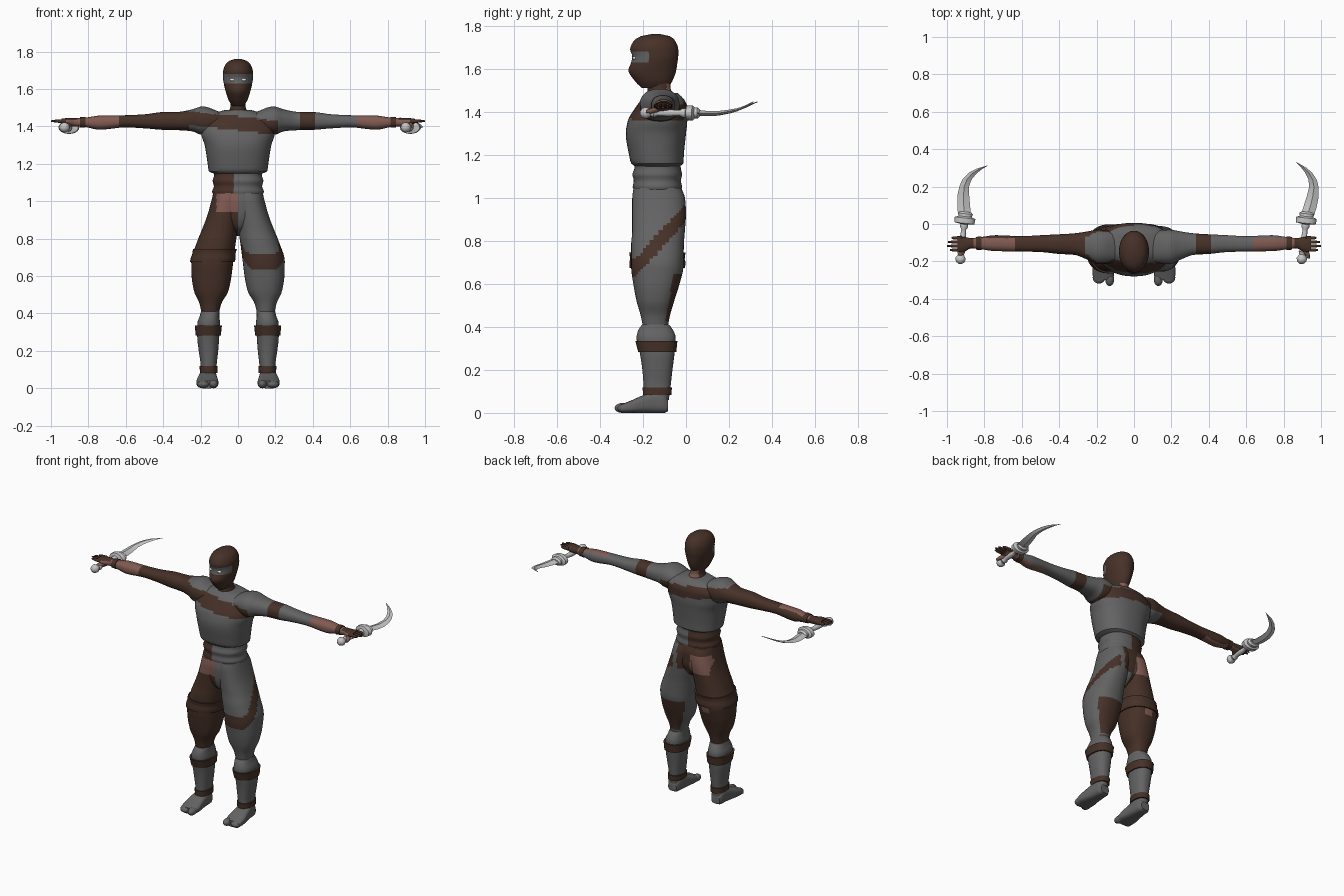
import bpy, bmesh, math
from mathutils import Matrix, Vector

if "Cube" in bpy.data.objects:
    bpy.data.objects.remove(bpy.data.objects["Cube"])

COLOURS = {"grey_cloth": (.125, .125, .125), "brown_cloth": (.062, .031, .021),
           "skin": (.22, .105, .085), "steel": (.56, .56, .56), "eye_white": (.75, .75, .75)}
NAMES = list(COLOURS)
GREY, BROWN, SKIN, STEEL, WHITE = range(len(NAMES))
MATS = []
for name, rgb in COLOURS.items():
    m = bpy.data.materials.new(name)
    m.use_nodes = True
    m.diffuse_color = (*rgb, 1)
    bsdf = m.node_tree.nodes["Principled BSDF"]
    bsdf.inputs["Base Color"].default_value = (*rgb, 1)
    bsdf.inputs["Roughness"].default_value = .7
    MATS.append(m)


def finish(name, bm, paint, angle=40):
    """Turn a bmesh into an object; paint is a colour index or a rule on face centres."""
    bmesh.ops.recalc_face_normals(bm, faces=bm.faces)
    for f in bm.faces:
        f.material_index = paint(f.calc_center_median()) if callable(paint) else paint
    mesh = bpy.data.meshes.new(name)
    bm.to_mesh(mesh)
    bm.free()
    for m in MATS:
        mesh.materials.append(m)
    ob = bpy.data.objects.new(name, mesh)
    bpy.context.collection.objects.link(ob)
    bpy.ops.object.select_all(action='DESELECT')
    ob.select_set(True)
    bpy.context.view_layer.objects.active = ob
    bpy.ops.object.shade_smooth_by_angle(angle=math.radians(angle))
    return ob


def refine(st, step):
    """Smooth, overshoot-free interpolation between cross-section stations."""
    slopes = [[(q - p) / (b[0] - a[0]) for p, q in zip(a, b)] for a, b in zip(st, st[1:])]
    tang = [slopes[0]]
    for a, b in zip(slopes, slopes[1:]):
        tang.append([2 * p * q / (p + q) if p * q > 0 else 0 for p, q in zip(a, b)])
    tang.append(slopes[-1])
    out = [st[0]]
    for i, (a, b) in enumerate(zip(st, st[1:])):
        h = b[0] - a[0]
        n = max(1, round(abs(h) / step))
        for k in range(1, n + 1):
            u = k / n
            w = u * u * (3 - 2 * u)
            row = [p + (q - p) * w + h * (u * (1 - u) ** 2 * s - u * u * (1 - u) * e)
                   for p, q, s, e in zip(a, b, tang[i], tang[i + 1])]
            out.append([a[0] + h * u] + row[1:])
    return out


def loft(name, axis, stations, paint, s=1, sides=48, step=.012, power=2.3, xform=None):
    """Skin along an axis; station = position, low/high of the two other axes."""
    bm = bmesh.new()
    rings = []
    order = {"x": (0, 1, 2), "y": (1, 0, 2), "z": (2, 0, 1)}[axis]
    for t, a0, a1, b0, b1 in refine(stations, step):
        ring = []
        for k in range(sides):
            ang = math.tau * k / sides
            c, d = math.cos(ang), math.sin(ang)
            p = [0, 0, 0]
            p[order[0]] = t
            p[order[1]] = (a0 + a1 + (a1 - a0) * math.copysign(abs(c) ** (2 / power), c)) / 2
            p[order[2]] = (b0 + b1 + (b1 - b0) * math.copysign(abs(d) ** (2 / power), d)) / 2
            ring.append(bm.verts.new((p[0] * s, p[1], p[2])))
        rings.append(ring)
    for r, q in zip(rings, rings[1:]):
        for k in range(sides):
            j = (k + 1) % sides
            bm.faces.new((r[k], r[j], q[j], q[k]))
    bm.faces.new(rings[0])
    bm.faces.new(rings[-1])
    if xform:
        bm.transform(xform)
    return finish(name, bm, paint)


def ball(name, centre, size, paint):
    bm = bmesh.new()
    bmesh.ops.create_uvsphere(bm, u_segments=20, v_segments=12, radius=1)
    bm.transform(Matrix.Translation(centre) @ Matrix.Diagonal((*size, 1)))
    return finish(name, bm, paint)


def sym(rows):
    """Stations centred on x: height, half width, back and front."""
    return [(z, -w, w, y0, y1) for z, w, y0, y1 in rows]


# Colour rules
def sash(c):
    return BROWN if abs(c.z - 1.415 + .11 * c.x) < .037 and c.x < .215 else GREY


def arm_paint(c):
    d = abs(c.x)
    if d < .26:
        return sash(c)
    if d > .93:
        return BROWN
    if d > .86:
        return SKIN if c.z < 1.435 and c.y < -.08 else BROWN
    if d > .64:
        return SKIN if c.y < -.075 else (GREY if c.x > 0 else BROWN)
    return BROWN if c.x < 0 or .33 < d < .41 else GREY


def leg_paint(c):
    if c.x <= 0:
        front = c.y < -.1 and c.x > -.115 and .945 < c.z < 1.05
        back = c.y > -.08 and -.15 < c.x < -.02 and .88 < c.z < 1
        knee = c.y > -.04 and -.16 < c.x < -.11 and .63 < c.z < .68
        return SKIN if front or back or knee else BROWN
    stripe = abs(c.z - .68 - 1.1 * max(0, c.y + .23)) < .042 and (c.x > .1 or c.y < -.15)
    calf = .42 < c.z < .65 and c.y > -.1 + .2 * (c.z - .42)
    seat = c.z > .88 and c.x < .07 and c.y > -.1
    return BROWN if stripe or calf or seat else GREY


# Head, neck and eyes
loft("head", "z", sym([(1.51, .03, -.205, -.085), (1.54, .05, -.235, -.065),
     (1.595, .068, -.268, -.045), (1.63, .076, -.255, -.04), (1.66, .08, -.25, -.036),
     (1.69, .08, -.26, -.036), (1.73, .068, -.243, -.05), (1.752, .045, -.21, -.075),
     (1.762, .012, -.16, -.12)]),
     lambda c: GREY if 1.628 < c.z < 1.675 and c.y < -.17 else BROWN, power=2)
loft("neck", "z", sym([(1.43, .075, -.2, -.03), (1.48, .05, -.18, -.055),
     (1.51, .04, -.178, -.072), (1.57, .042, -.18, -.07)]),
     lambda c: SKIN if c.y > -.09 and c.z > 1.49 else BROWN, power=2)
for s, side in ((1, "left"), (-1, "right")):
    ball(side + "_eye", (s * .029, -.24, 1.65), (.016, .009, .008), WHITE)

# Tunic, waist wrap and hips
loft("tunic", "z", sym([(1.145, .125, -.235, -.03), (1.16, .156, -.255, -.012),
     (1.2, .162, -.265, -.01), (1.3, .178, -.28, 0), (1.36, .197, -.27, .006),
     (1.42, .2, -.235, .006), (1.46, .16, -.205, -.01), (1.488, .07, -.18, -.04)]), sash)
loft("waist_wrap", "z", sym([(1.025, .125, -.235, -.03), (1.05, .139, -.248, -.018),
     (1.08, .129, -.243, -.024), (1.11, .136, -.25, -.018), (1.135, .128, -.24, -.024),
     (1.17, .13, -.24, -.026)]),
     lambda c: BROWN if c.x < (-.03 if c.y < -.12 else .01) else GREY)
loft("hips", "z", sym([(.815, .015, -.15, -.09), (.86, .06, -.22, -.035),
     (.93, .12, -.245, -.008), (1, .14, -.25, -.008), (1.05, .132, -.243, -.022)]), leg_paint)

for s, side in ((1, "left"), (-1, "right")):
    # Arm and wrist wrap
    loft(side + "_arm", "x", [(.08, -.2, -.04, 1.38, 1.47), (.19, -.215, -.03, 1.355, 1.507),
         (.25, -.19, -.04, 1.375, 1.49), (.32, -.165, -.05, 1.38, 1.478),
         (.4, -.16, -.055, 1.382, 1.477), (.5, -.15, -.06, 1.39, 1.465),
         (.6, -.147, -.065, 1.395, 1.46), (.74, -.145, -.06, 1.383, 1.458),
         (.82, -.135, -.07, 1.397, 1.447), (.87, -.13, -.075, 1.4, 1.445),
         (.91, -.148, -.07, 1.403, 1.445), (.945, -.147, -.068, 1.416, 1.441)],
         arm_paint, s)
    loft(side + "_wrist_wrap", "x", [(.815, -.14, -.066, 1.393, 1.451),
         (.845, -.137, -.069, 1.395, 1.45)], BROWN, s)
    # Fingers and thumb
    for i in range(4):
        y, tip = -.139 + i * .0215, (.985, 1, .995, .975)[i]
        loft(f"{side}_finger_{i + 1}", "x", [(.92, y - .01, y + .01, 1.417, 1.438),
             (.965, y - .008, y + .008, 1.42, 1.437), (tip, y - .004, y + .004, 1.425, 1.433)],
             BROWN, s, sides=12)
    loft(side + "_thumb", "y", [(-.185, .928, .94, 1.395, 1.407), (-.165, .915, .94, 1.393, 1.415),
         (-.12, .88, .92, 1.4, 1.43)], SKIN, s, sides=12)

    # Leg, boot, bands and foot
    loft(side + "_leg", "z", [(.4, .102, .195, -.2, -.085), (.45, .09, .205, -.21, -.075),
         (.52, .052, .235, -.23, -.055), (.6, .035, .248, -.245, -.03),
         (.68, .025, .25, -.255, -.012), (.78, .012, .22, -.255, -.01),
         (.85, .001, .192, -.25, -.005), (.93, -.01, .162, -.25, 0),
         (1, -.02, .143, -.25, -.005), (1.045, -.02, .132, -.244, -.022)],
         lambda c, s=s: leg_paint(Vector((s * max(.001, s * c.x), c.y, c.z))), s)
    loft(side + "_boot", "z", [(.06, .12, .2, -.195, -.08), (.12, .115, .2, -.197, -.072),
         (.2, .106, .21, -.203, -.063), (.28, .1, .218, -.215, -.053),
         (.35, .096, .217, -.23, -.048), (.385, .1, .205, -.222, -.06),
         (.41, .1, .198, -.205, -.078)], GREY, s)
    loft(side + "_shin_band", "z", [(.283, .092, .226, -.222, -.045),
         (.335, .086, .231, -.236, -.04)], BROWN, s)
    loft(side + "_ankle_band", "z", [(.083, .11, .204, -.2, -.067),
         (.118, .109, .205, -.202, -.066)], BROWN, s)
    loft(side + "_foot", "y", [(-.3, .112, .218, 0, .04), (-.25, .105, .222, 0, .06),
         (-.2, .11, .215, 0, .082), (-.14, .115, .205, 0, .1), (-.1, .12, .2, 0, .09),
         (-.083, .13, .19, .008, .06)], GREY, s, power=3)
    ball(side + "_big_toe", (s * .13, -.295, .023), (.024, .037, .023), GREY)
    ball(side + "_small_toes", (s * .187, -.285, .021), (.034, .034, .021), GREY)

    # Curved sword: pommel, grip and guard turned as one piece
    place = Matrix.Translation((.92 if s > 0 else -.905, .02, 1.395)) @ Matrix.Rotation(-.11, 4, 'Z')
    turned = [(-.235, .008, .008), (-.225, .022, .022), (-.205, .028, .027), (-.185, .016, .016),
              (-.17, .021, .021), (-.155, .014, .014), (-.1, .016, .016), (-.05, .013, .013),
              (-.035, .022, .022), (-.022, .02, .02), (-.016, .053, .034), (.012, .056, .035),
              (.02, .036, .026), (.035, .04, .026), (.045, .03, .015)]
    loft(side + "_sword_hilt", "y", [(y, -w, w, -h, h) for y, w, h in turned], STEEL, s,
         sides=20, power=2, xform=place)
    # Blade with a raised ridge on both faces
    edge = [(.03, -.03, .04, 0), (.08, -.02, .049, -.003), (.13, -.01, .053, -.002),
            (.18, -.003, .048, .006), (.22, -.012, .034, .015), (.255, -.035, .006, .028),
            (.28, -.06, -.03, .04), (.305, -.092, -.09, .052)]
    bm = bmesh.new()
    rows = []
    for i, (y, x0, x1, z) in enumerate(edge):
        t, mid = .014 * (1 - i / len(edge)), (x0 + x1) / 2
        rows.append([bm.verts.new((s * x, y, z + h)) for x, h in
                     ((x0, 0), (mid, t), (x1, 0), (mid, -t))])
    for r, q in zip(rows, rows[1:]):
        for k in range(4):
            j = (k + 1) % 4
            bm.faces.new((r[k], r[j], q[j], q[k]))
    bm.faces.new(rows[0])
    bm.faces.new(rows[-1])
    bm.transform(place)
    finish(side + "_sword_blade", bm, STEEL, 25)

# Thigh wrap on the right leg
loft("thigh_wrap", "z", [(.675, .018, .257, -.262, -.005), (.7, .012, .252, -.264, -.002),
     (.715, .014, .245, -.26, -.006), (.745, .006, .241, -.264, -.002)], BROWN, -1)
